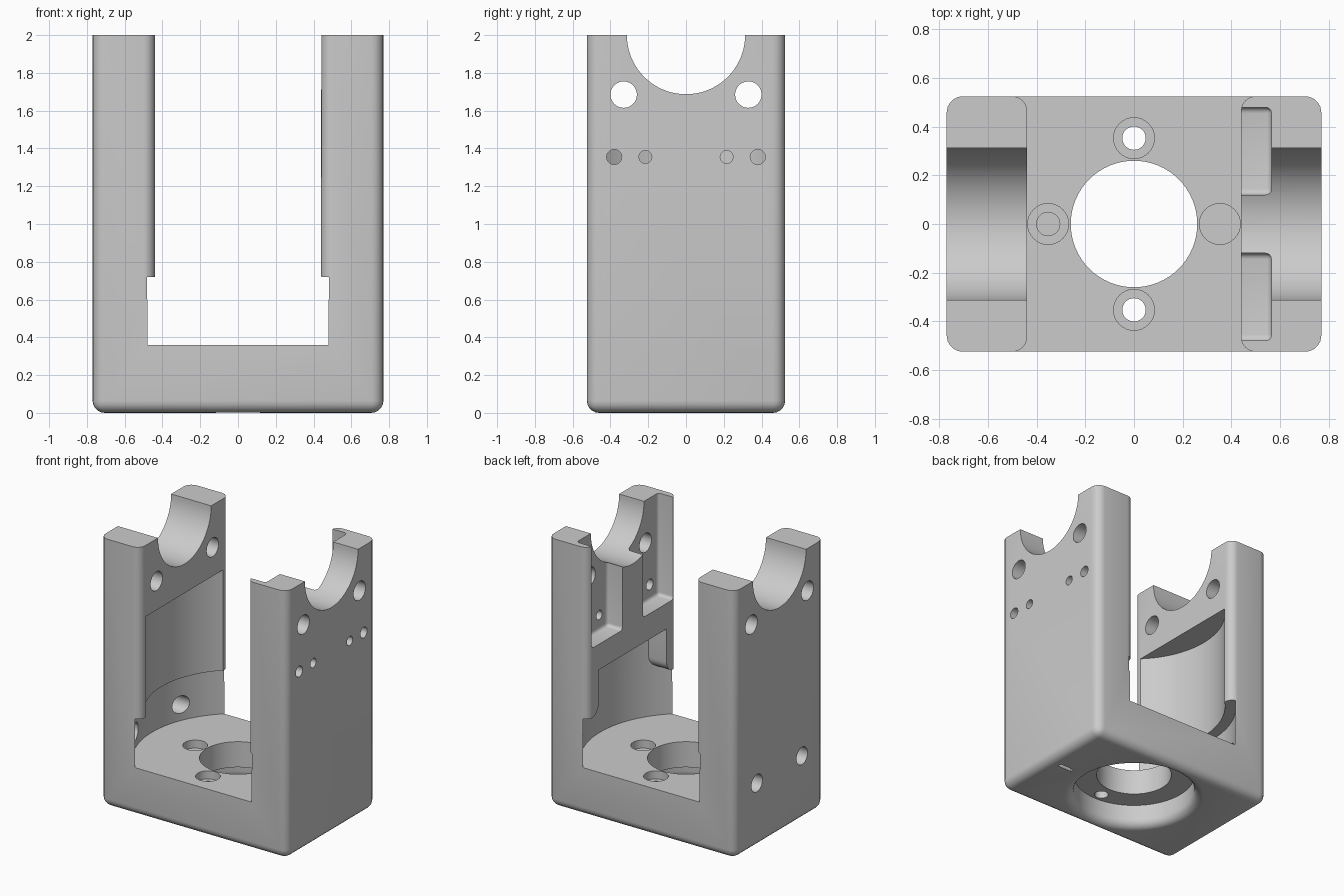
import bpy, bmesh, math
from math import sin, cos, pi

if "Cube" in bpy.data.objects:
    bpy.data.objects.remove(bpy.data.objects["Cube"], do_unlink=True)

grey = bpy.data.materials.new("plain grey")
grey.use_nodes = True
grey.diffuse_color = (0.6, 0.6, 0.6, 1)
grey.node_tree.nodes["Principled BSDF"].inputs["Base Color"].default_value = (0.6, 0.6, 0.6, 1)


def make(name, bm):
    bmesh.ops.recalc_face_normals(bm, faces=bm.faces)
    mesh = bpy.data.meshes.new(name)
    bm.to_mesh(mesh)
    bm.free()
    obj = bpy.data.objects.new(name, mesh)
    bpy.context.collection.objects.link(obj)
    return obj


def box(name, x, y, z, radius=0, rounded=lambda e: True, steps=5):
    bm = bmesh.new()
    bmesh.ops.create_cube(bm, size=1)
    for v in bm.verts:
        v.co = [(r[0] + r[1]) / 2 + c * (r[1] - r[0]) for c, r in zip(v.co, (x, y, z))]
    if radius:
        bmesh.ops.bevel(bm, geom=[e for e in bm.edges if rounded(e)], offset=radius,
                        segments=steps, profile=0.5, affect='EDGES')
    return make(name, bm)


def prism(name, outline, axis, low, high):
    """Extrude a 2D outline along x or z."""
    place = (lambda a, b, h: (a, b, h)) if axis == 'Z' else (lambda a, b, h: (h, a, b))
    bm = bmesh.new()
    face = bm.faces.new([bm.verts.new(place(a, b, low)) for a, b in outline])
    top = bmesh.ops.extrude_face_region(bm, geom=[face])["geom"]
    for v in top:
        if isinstance(v, bmesh.types.BMVert):
            v.co["XYZ".index(axis)] = high
    return make(name, bm)


def cylinder(name, axis, a, b, radius, low, high, sides=32):
    ring = [(a + radius * cos(2 * pi * i / sides), b + radius * sin(2 * pi * i / sides))
            for i in range(sides)]
    return prism(name, ring, axis, low, high)


def lathe(name, profile, sides=64):
    """Closed solid turned about the z axis; the profile ends on the axis."""
    bm = bmesh.new()
    verts = [bm.verts.new((r, 0, z)) for r, z in profile]
    edges = [bm.edges.new(pair) for pair in zip(verts, verts[1:])]
    bmesh.ops.spin(bm, geom=verts + edges, cent=(0, 0, 0), axis=(0, 0, 1),
                   angle=2 * pi, steps=sides)
    bmesh.ops.remove_doubles(bm, verts=bm.verts, dist=0.0005)
    return make(name, bm)


def combine(target, tool, operation='DIFFERENCE'):
    tool.hide_render = True
    mod = target.modifiers.new("cut", 'BOOLEAN')
    mod.operation, mod.solver, mod.object = operation, 'EXACT', tool
    bpy.context.view_layer.objects.active = target
    bpy.ops.object.modifier_apply(modifier=mod.name)
    bpy.data.objects.remove(tool, do_unlink=True)


def arc(cx, cy, r, start, end, steps=6):
    return [(cx + r * cos(math.radians(start + (end - start) * i / steps)),
             cy + r * sin(math.radians(start + (end - start) * i / steps)))
            for i in range(steps + 1)]


# Block, rounded on every edge except the top rim
X, Y, IN, FLOOR, STEP, R = 0.77, 0.525, 0.44, 0.36, 0.72, 0.711
body = box("bracket_body", (-X, X), (-Y, Y), (0, 2), 0.065,
           lambda e: min(v.co.z for v in e.verts) < 1)

# Channel between the walls, flaring at both ends to round the wall corners
quarter = [(IN, 0)] + arc(IN + 0.06, Y - 0.06, 0.06, 180, 90) + [(IN + 0.06, 0.7)]
half = [(x, -y) for x, y in reversed(quarter)] + quarter[1:]
combine(body, prism("channel", half + [(-x, -y) for x, y in half], 'Z', 0.6, 2.2))

# Round chamber above the floor and the curved recess in the right wall
combine(body, cylinder("chamber", 'Z', 0, 0, R, FLOOR, STEP, 96))
recess = cylinder("right_recess", 'Z', 0, 0, 0.633, 0.65, 1.47, 96)
combine(recess, box("right_half", (-1, 0), (-1, 1), (0, 2)), 'INTERSECT')
combine(body, recess)

# Recess in the left wall, straight sided with rounded lower corners
side = [(0.6, 0.65), (0.6, STEP), (0.48, STEP)] + arc(0.48, STEP + 0.08, 0.08, 270, 180)[1:]
side = side + [(0.4, 1.05)]
recess = cylinder("left_recess", 'Z', 0, 0, R, 0.5, 1.3, 96)
combine(recess, prism("left_outline", side + [(-a, b) for a, b in reversed(side)],
                      'X', 0.2, 0.9), 'INTERSECT')
combine(body, recess)

# Two pockets in the left wall, leaving a tab between them
for s in (-1, 1):
    y = sorted((s * 0.12, s * 0.48))
    combine(body, box("pocket", (0.3, 0.565), y, (1.24, 2.2), 0.025, steps=4))

# Cradle across both walls and the cross holes
combine(body, cylinder("cradle", 'X', 0, 2, 0.313, -1, 1, 72))
for s in (-1, 1):
    combine(body, cylinder("cross_hole", 'X', s * 0.33, 1.685, 0.07, -1, 1))
    combine(body, cylinder("outer_pin_hole", 'X', s * 0.38, 1.355, 0.04, 0.5, 1))
    combine(body, cylinder("inner_pin_hole", 'X', s * 0.215, 1.355, 0.034, 0.5, 1))
    combine(body, cylinder("side_screw_hole", 'X', s * 0.265, 0.48, 0.065, -1, -0.5))

# Floor opening, flared bore underneath and four counterbored screw holes
combine(body, cylinder("floor_opening", 'Z', 0, 0, 0.26, -0.1, 0.6, 64))
flare = arc(0.485, 0.065, 0.065, 270, 180)
combine(body, lathe("under_bore", [(0, -0.05), (0.485, -0.05)] + flare + [(0.42, 0.17), (0, 0.17)]))
for i in range(4):
    x, y = 0.353 * cos(i * pi / 2), 0.353 * sin(i * pi / 2)
    combine(body, cylinder("screw_hole", 'Z', x, y, 0.048, 0.1, 0.5))
    combine(body, cylinder("counterbore", 'Z', x, y, 0.084, 0.3, 0.5))

# Small slot under the left side
combine(body, box("under_slot", (0.56, 0.68), (-0.015, 0.015), (-0.1, 0.04)))

# Finish
body.data.materials.clear()
body.data.materials.append(grey)
for p in body.data.polygons:
    p.material_index = 0
bpy.ops.object.select_all(action='DESELECT')
body.select_set(True)
bpy.context.view_layer.objects.active = body
bpy.ops.object.shade_smooth_by_angle(angle=math.radians(30))
